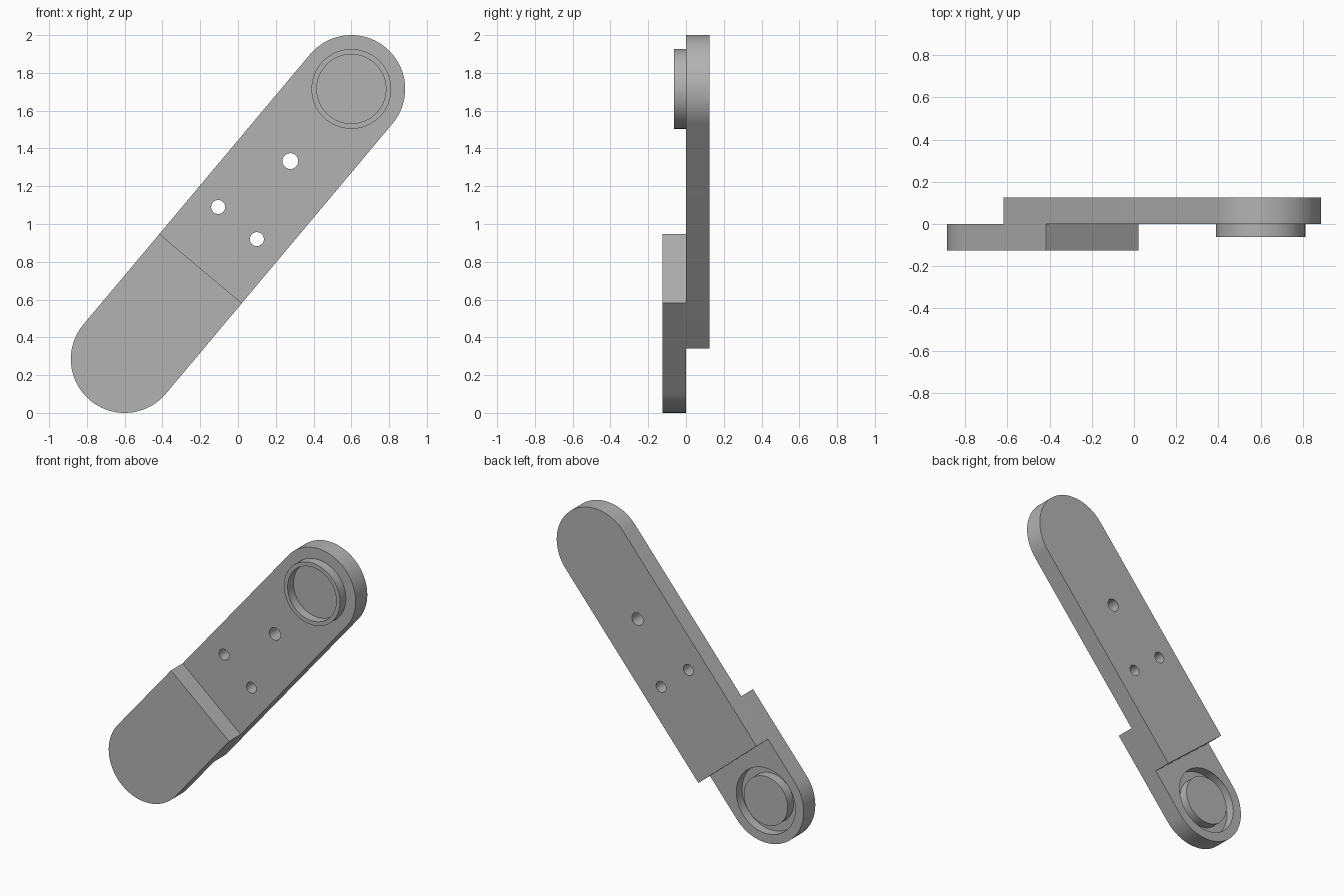
import bpy, bmesh, math
from mathutils import Matrix, Vector

cube = bpy.data.objects.get("Cube")
if cube:
    bpy.data.objects.remove(cube, do_unlink=True)

RADIUS, THICK = 0.285, 0.125
PIVOT = Vector((0.6, 0, 0.715))          # arm end, measured from the middle
CENTRE = Vector((0, 0, 1))
ALONG = PIVOT.normalized()
ACROSS = Vector((ALONG.z, 0, -ALONG.x))
REACH = PIVOT.length

grey = bpy.data.materials.new("plain grey")
grey.use_nodes = True
grey.diffuse_color = (0.45, 0.45, 0.45, 1)
grey.node_tree.nodes["Principled BSDF"].inputs["Base Color"].default_value = grey.diffuse_color


def make(name, bm):
    bmesh.ops.recalc_face_normals(bm, faces=bm.faces)
    mesh = bpy.data.meshes.new(name)
    bm.to_mesh(mesh)
    bm.free()
    mesh.materials.append(grey)
    obj = bpy.data.objects.new(name, mesh)
    bpy.context.collection.objects.link(obj)
    return obj


def half_link(name, side, square_end, y0, y1):
    """Flat bar with one round end (side = +1 top, -1 bottom) and one square end."""
    bm = bmesh.new()
    steps = 48
    flat = [(square_end, RADIUS), (square_end, -RADIUS)]
    arc = [(side * (REACH + RADIUS * math.sin(math.pi * i / steps)),
            -RADIUS * math.cos(math.pi * i / steps)) for i in range(steps + 1)]
    verts = [bm.verts.new(CENTRE + ALONG * u + ACROSS * v + Vector((0, y0, 0)))
             for u, v in flat + arc]
    face = bm.faces.new(verts)
    out = bmesh.ops.extrude_face_region(bm, geom=[face])
    bmesh.ops.translate(bm, vec=(0, y1 - y0, 0),
                        verts=[g for g in out["geom"] if isinstance(g, bmesh.types.BMVert)])
    return make(name, bm)


def tube(name, centre, inner, outer, y0, y1, steps=96):
    """Ring around the y axis, made by spinning a rectangle."""
    bm = bmesh.new()
    corners = [(inner, y0), (outer, y0), (outer, y1), (inner, y1)]
    verts = [bm.verts.new(centre + Vector((r, y, 0))) for r, y in corners]
    edges = [bm.edges.new((verts[i], verts[(i + 1) % 4])) for i in range(4)]
    bmesh.ops.spin(bm, geom=verts + edges, cent=centre, axis=(0, 1, 0),
                   angle=math.tau, steps=steps)
    bmesh.ops.remove_doubles(bm, verts=bm.verts, dist=0.0001)
    return make(name, bm)


def pin(name, x, z, radius):
    bm = bmesh.new()
    place = Matrix.Translation((x, 0.06, z)) @ Matrix.Rotation(math.pi / 2, 4, "X")
    bmesh.ops.create_cone(bm, cap_ends=True, segments=40, radius1=radius,
                          radius2=radius, depth=0.5, matrix=place)
    return make(name, bm)


def cut(target, cutter):
    cutter.hide_render = True
    mod = target.modifiers.new("cut", "BOOLEAN")
    mod.operation, mod.solver, mod.object = "DIFFERENCE", "EXACT", cutter
    bpy.context.view_layer.objects.active = target
    bpy.ops.object.modifier_apply(modifier=mod.name)
    bpy.data.objects.remove(cutter, do_unlink=True)


# Two overlapping halves of the link
back_bar = half_link("back_bar", 1, -0.62, 0, THICK)
front_bar = half_link("front_bar", -1, -0.308, -THICK, 0)

# Raised collar on the upper end, matching groove behind the lower end
collar = tube("collar", CENTRE + PIVOT, 0.183, 0.211, -0.0625, 0.002)
cut(front_bar, tube("groove_cutter", CENTRE - PIVOT, 0.165, 0.222, -0.0625, 0.05))

# Three through holes
for x, z, radius in [(0.277, 1.333, 0.042), (-0.105, 1.09, 0.037), (0.1, 0.92, 0.037)]:
    cut(back_bar, pin("hole_cutter", x, z, radius))

# Smooth curved walls with sharp rims
bpy.ops.object.select_all(action="DESELECT")
for obj in (back_bar, front_bar, collar):
    obj.select_set(True)
bpy.context.view_layer.objects.active = back_bar
bpy.ops.object.shade_smooth_by_angle(angle=math.radians(30))
